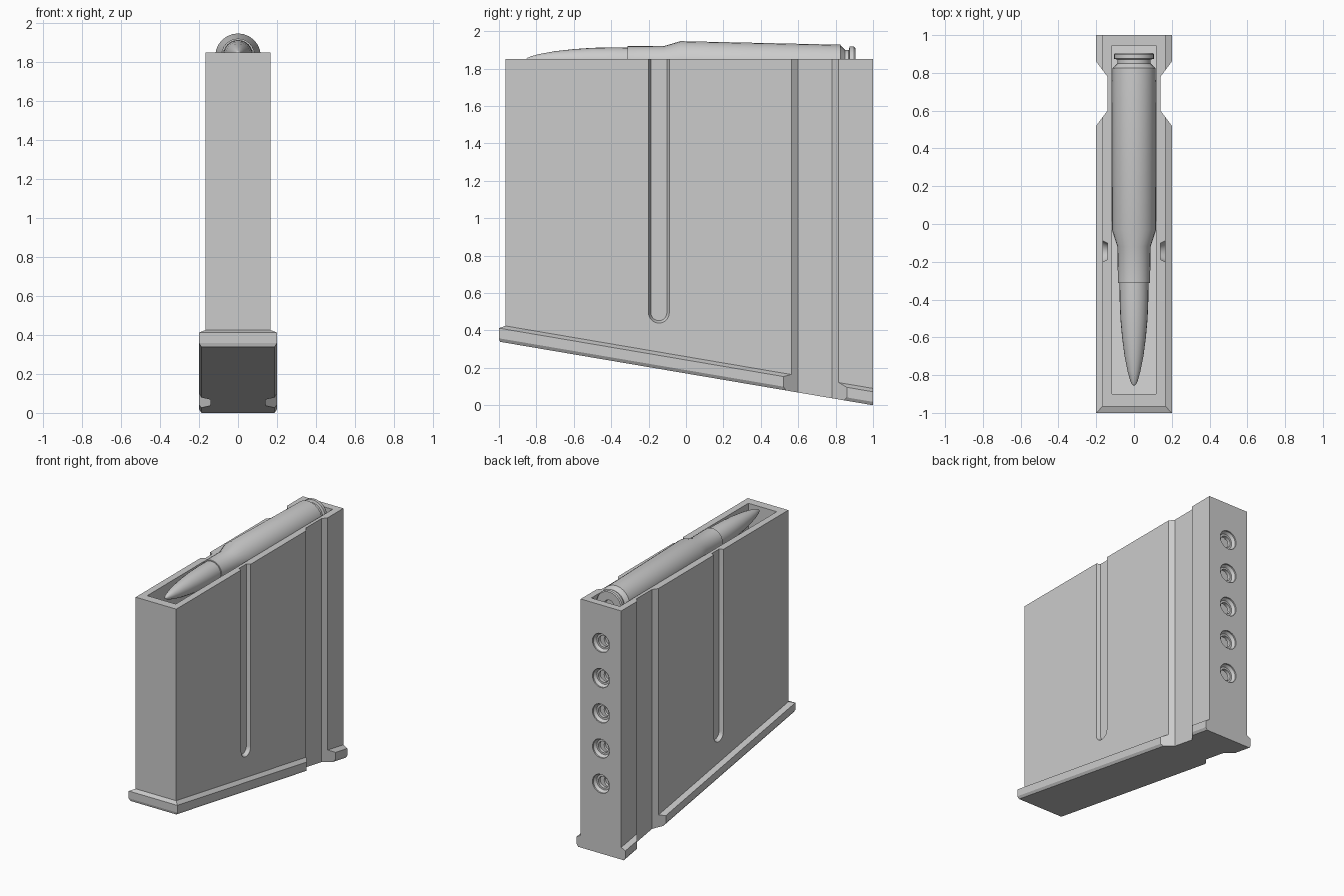
import bpy, bmesh, math

if "Cube" in bpy.data.objects:
    bpy.data.objects.remove(bpy.data.objects["Cube"], do_unlink=True)

GREY = (0.6, 0.6, 0.6, 1.0)
grey = bpy.data.materials.new("plain grey")
grey.use_nodes = True
grey.diffuse_color = GREY
grey.node_tree.nodes["Principled BSDF"].inputs["Base Color"].default_value = GREY


def loft(name, rings):
    """Skin a list of equal-length rings and cap both ends."""
    bm = bmesh.new()
    rows = [[bm.verts.new(p) for p in ring] for ring in rings]
    n = len(rows[0])
    for a, b in zip(rows, rows[1:]):
        for i in range(n):
            j = (i + 1) % n
            bm.faces.new((a[i], a[j], b[j], b[i]))
    bm.faces.new(rows[0][::-1])
    bm.faces.new(rows[-1])
    bmesh.ops.recalc_face_normals(bm, faces=bm.faces)
    mesh = bpy.data.meshes.new(name)
    bm.to_mesh(mesh)
    bm.free()
    mesh.materials.append(grey)
    obj = bpy.data.objects.new(name, mesh)
    bpy.context.collection.objects.link(obj)
    return obj


def select(obj):
    bpy.ops.object.select_all(action='DESELECT')
    obj.select_set(True)
    bpy.context.view_layer.objects.active = obj


def smooth(obj):
    select(obj)
    bpy.ops.object.shade_smooth_by_angle(angle=math.radians(25))


def cut(target, cutter):
    cutter.hide_render = True
    select(target)
    mod = target.modifiers.new("cut", 'BOOLEAN')
    mod.operation = 'DIFFERENCE'
    mod.solver = 'EXACT'
    mod.object = cutter
    bpy.ops.object.modifier_apply(modifier=mod.name)
    bpy.data.objects.remove(cutter, do_unlink=True)


def slope(y):
    return 0.17 * (1 - y)


def waisted(half, front):
    """Plan outline with a pinched waist near the back."""
    waist, run = 0.14, (half - 0.14) * 4 / 3
    side = [(half, front), (half, 0.6 - run), (waist, 0.6),
            (waist, 0.78), (half, 0.78 + run), (half, 1.0)]
    return side + [(-x, y) for x, y in reversed(side)]


def sloped(outline, lift):
    return [(x, y, slope(y) + lift) for x, y in outline]


def flat(outline, z):
    return [(x, y, z) for x, y in outline]


def lathe(name, profile, z, tilt=0.0, sides=24):
    """Turn (radius, y) pairs around an axis running front to back."""
    ring = [2 * math.pi * i / sides for i in range(sides)]
    return loft(name, [[(r * math.cos(a), y, z - tilt * y + r * math.sin(a))
                        for a in ring] for r, y in profile])


# Floor plate with chamfered edges, following the sloping bottom
loft("floor_plate", [sloped(waisted(0.188, -0.995), 0),
                     sloped(waisted(0.2, -1.0), 0.018),
                     sloped(waisted(0.2, -1.0), 0.072),
                     sloped(waisted(0.168, -0.967), 0.09)])

# Box body
body_plan = waisted(0.167, -0.965)
body = loft("box_body", [sloped(body_plan, 0.09), flat(body_plan, 1.85)])

# Open inside
well = [(0.117, -0.9), (0.117, 0.945), (-0.117, 0.945), (-0.117, -0.9)]
cut(body, loft("well_cutter", [sloped(well, 0.12), flat(well, 2.0)]))


# Round-ended side grooves
def groove_ring(x, r):
    arc = [math.pi * (1 + i / 10) for i in range(11)]
    pts = [(x, -0.145 + r * math.cos(a), 0.495 + r * math.sin(a)) for a in arc]
    return pts + [(x, -0.145 + r, 2.0), (x, -0.145 - r, 2.0)]


for side in (1, -1):
    cut(body, loft("groove_cutter", [groove_ring(side * 0.14, 0.043),
                                     groove_ring(side * 0.167, 0.056),
                                     groove_ring(side * 0.2, 0.056)]))

# Stepped viewing holes down the back
ROUND_PITCH = 0.262
for i in range(5):
    cut(body, lathe("hole_cutter", [(0.042, 0.925), (0.042, 0.97), (0.056, 0.97),
                                    (0.07, 0.99), (0.07, 1.05)],
                    1.567 - i * ROUND_PITCH))
smooth(body)

# Stacked rounds: head, groove, case, shoulder, neck and pointed nose
CASE = [(0.035, 0.895), (0.04, 0.905), (0.1, 0.905), (0.106, 0.897),
        (0.106, 0.875), (0.088, 0.87), (0.088, 0.85), (0.108, 0.83),
        (0.115, 0.825), (0.117, -0.03), (0.088, -0.12), (0.085, -0.312),
        (0.077, -0.312)]
NOSE = [(0.077, -0.3), (0.076, -0.4), (0.072, -0.5), (0.063, -0.6), (0.05, -0.7),
        (0.034, -0.78), (0.02, -0.83), (0.01, -0.85), (0.002, -0.855)]
for i in range(6):
    z = 1.829 - i * ROUND_PITCH
    smooth(lathe(f"round_case_{i + 1}", CASE, z, 0.02))
    smooth(lathe(f"round_nose_{i + 1}", NOSE, z, 0.02))
